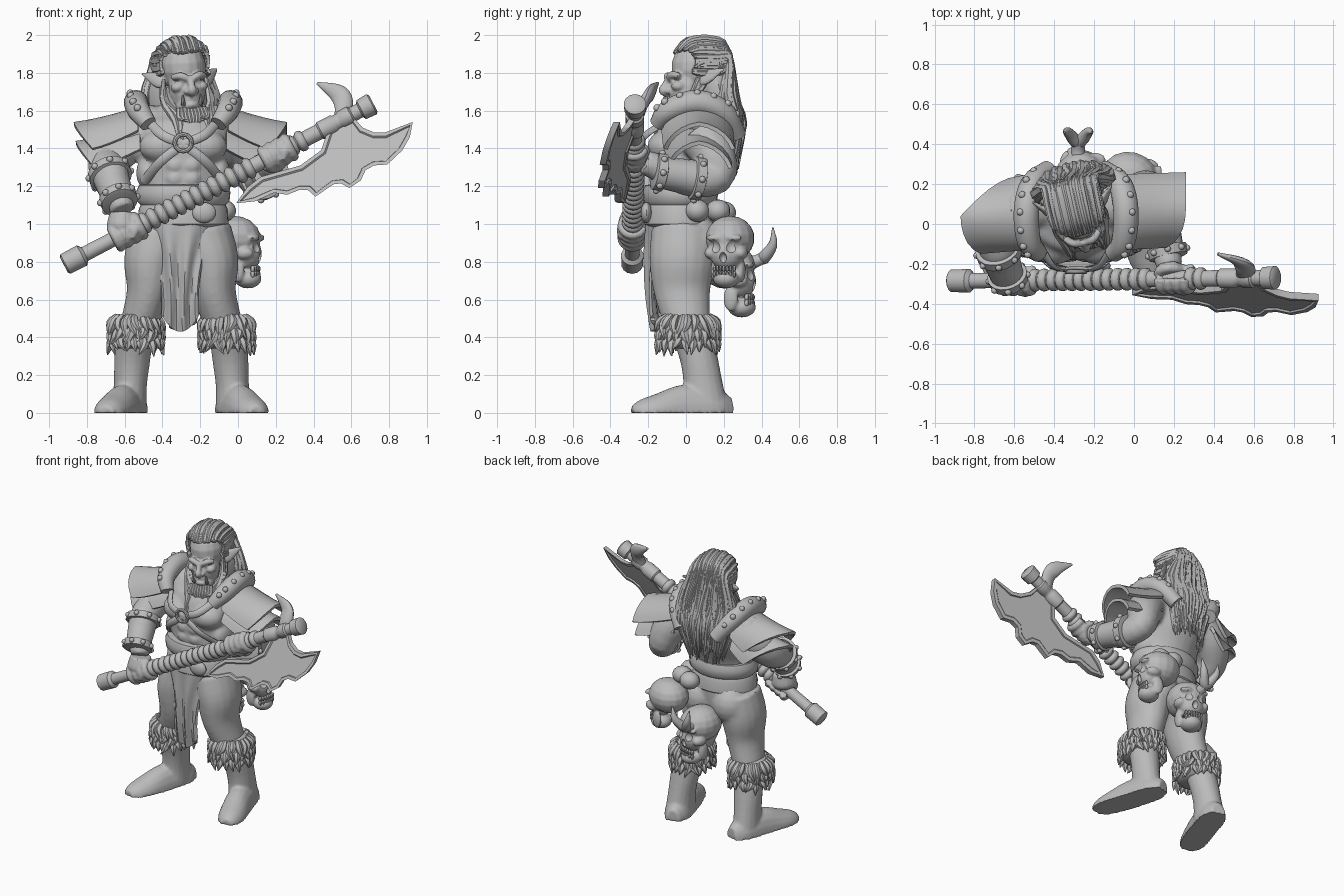
import bpy, bmesh, random
from math import sin, cos, pi, radians
from mathutils import Vector, Matrix

random.seed(4)
if bpy.data.objects.get("Cube"):
    bpy.data.objects.remove(bpy.data.objects["Cube"])

grey = bpy.data.materials.new("stone grey")
grey.use_nodes = True
tone = (0.5, 0.5, 0.5, 1)
grey.diffuse_color = tone
grey.node_tree.nodes["Principled BSDF"].inputs["Base Color"].default_value = tone
X, Y, Z = Vector((1, 0, 0)), Vector((0, 1, 0)), Vector((0, 0, 1))


def ball(bm, centre, size, seg=16):
    size = size if isinstance(size, tuple) else (size,) * 3
    mat = Matrix.Translation(centre) @ Matrix.Diagonal((*size, 1))
    bmesh.ops.create_uvsphere(bm, u_segments=seg, v_segments=seg // 2 + 1, radius=1, matrix=mat)


def spline(pts, n):
    """Smooth path through points that carry x, y, z, width and depth."""
    pts = [Vector(p if len(p) == 5 else (*p, p[-1])) for p in pts]
    ext = [pts[0] * 2 - pts[1], *pts, pts[-1] * 2 - pts[-2]]
    out = []
    for a, b, c, d in zip(ext, ext[1:], ext[2:], ext[3:]):
        for k in range(n):
            t = k / n
            out.append(b + (c - a) * (t / 2) + (a * 2 - b * 5 + c * 4 - d) * (t * t / 2)
                       + (b * 3 - a - c * 3 + d) * (t ** 3 / 2))
    return out + [pts[-1]]


def sweep(bm, pts, ref=Y, seg=14, n=4):
    """Skin elliptical rings along a path."""
    path = spline(pts, n)
    mid = [Vector(p[:3]) for p in path]
    rings = []
    for i, p in enumerate(path):
        t = (mid[min(i + 1, len(mid) - 1)] - mid[max(i - 1, 0)]).normalized()
        side = t.cross(ref).normalized()
        up = side.cross(t)
        w, d = max(p[3], 0.002), max(p[4], 0.002)
        rings.append([bm.verts.new(mid[i] + side * w * cos(a) + up * d * sin(a))
                      for a in (2 * pi * k / seg for k in range(seg))])
    for r, s in zip(rings, rings[1:]):
        for k in range(seg):
            j = (k + 1) % seg
            bm.faces.new((r[k], r[j], s[j], s[k]))
    bm.faces.new(rings[0][::-1])
    bm.faces.new(rings[-1])


def finish(name, bm, voxel=0, smooth=0, thick=0, place=None, cutter=None, angle=40):
    """Turn a bmesh into a finished object with its modifiers applied."""
    if place:
        bm.transform(place)
    for v in bm.verts:
        v.co.z = max(v.co.z, 0)
    bmesh.ops.recalc_face_normals(bm, faces=bm.faces)
    mesh = bpy.data.meshes.new(name)
    bm.to_mesh(mesh)
    bm.free()
    obj = bpy.data.objects.new(name, mesh)
    bpy.context.collection.objects.link(obj)
    if voxel:
        obj.modifiers.new("blend", "REMESH").voxel_size = voxel
    if smooth:
        obj.modifiers.new("soften", "SMOOTH").iterations = smooth
    if thick:
        obj.modifiers.new("thickness", "SOLIDIFY").thickness = thick
    if cutter:
        obj.modifiers.new("sockets", "BOOLEAN").object = cutter
    if obj.modifiers:
        deps = bpy.context.evaluated_depsgraph_get()
        obj.data = bpy.data.meshes.new_from_object(obj.evaluated_get(deps))
        obj.modifiers.clear()
    obj.data.materials.clear()
    obj.data.materials.append(grey)
    bpy.ops.object.select_all(action="DESELECT")
    obj.select_set(True)
    bpy.context.view_layer.objects.active = obj
    bpy.ops.object.shade_smooth_by_angle(angle=radians(angle))
    return obj


def sheet(name, nu, nv, fn, thick):
    """Cloth or leather grid; u runs -1..1 and v runs 0..1."""
    bm = bmesh.new()
    g = [[bm.verts.new(fn(2 * i / nu - 1, j / nv)) for i in range(nu + 1)] for j in range(nv + 1)]
    for r, s in zip(g, g[1:]):
        for i in range(nu):
            bm.faces.new((r[i], r[i + 1], s[i + 1], s[i]))
    return finish(name, bm, thick=thick)


def flip(pts, centre):
    return [(2 * centre - p[0], *p[1:]) for p in pts]


MID = -0.29
SIDES = (("right", 1), ("left", -1))

# Muscular body, arms and thighs blended into one skin
bm = bmesh.new()
sweep(bm, [(MID, -.02, .86, .2, .165), (MID, -.02, 1, .225, .175), (MID, -.02, 1.14, .21, .16),
           (MID, -.01, 1.25, .21, .17), (MID, .02, 1.4, .25, .2), (MID, .06, 1.52, .24, .18),
           (MID, .06, 1.62, .12, .12), (MID, .03, 1.72, .09, .1)], seg=24)
thigh = [(-.41, -.01, .95, .16, .175), (-.46, -.02, .8, .145, .175), (-.475, -.02, .64, .115, .15),
         (-.525, .01, .46, .1, .12)]
for s in (1, -1):
    sweep(bm, thigh if s > 0 else flip(thigh, -.3), seg=18)
    ball(bm, (MID - s * .11, -.1, 1.41), (.125, .105, .09))
    ball(bm, (MID - s * .12, .06, .9), (.13, .13, .14))
    ball(bm, (MID - s * .18, .1, 1.54), (.14, .12, .09))
    ball(bm, (MID - s * .19, -.03, 1.27), (.06, .1, .09))
    for row in range(3):
        ball(bm, (MID - s * .045, -.155, 1.31 - row * .07), (.048, .04, .04))
arms = {"right": [(-.53, .07, 1.5, .13), (-.62, .06, 1.42, .125), (-.69, -.02, 1.32, .105),
                  (-.67, -.16, 1.25, .095), (-.61, -.28, 1.07, .065)],
        "left": [(-.03, .09, 1.46, .13), (.04, .15, 1.36, .115), (.08, .16, 1.25, .095),
                 (.13, 0, 1.24, .09), (.18, -.22, 1.33, .065)]}
for path in arms.values():
    sweep(bm, path, X, 16)
finish("body", bm, voxel=.014, smooth=4)

# Bracers with raised studded rims
for name, a, b in (("right", (-.685, -.12, 1.28), (-.625, -.29, 1.11)),
                   ("left", (.115, .09, 1.235), (.175, -.17, 1.28))):
    a, b = Vector(a), Vector(b)
    bm = bmesh.new()
    prof = [(0, .095), (.02, .115), (.2, .115), (.22, .096), (.78, .085), (.8, .102), (.98, .098), (1, .08)]
    sweep(bm, [(*a.lerp(b, t), r) for t, r in prof], X, 20, 1)
    axis = (b - a).normalized()
    side = axis.cross(X).normalized()
    for t, r in ((.11, .115), (.89, .1)):
        for k in range(8):
            out = Matrix.Rotation(2 * pi * k / 8, 3, axis) @ side
            ball(bm, a.lerp(b, t) + out * r, .018, 8)
    finish(name + "_bracer", bm)

# Axe shaft with wrapped grip, knobs and head sleeve
low, high = Vector((-.89, -.285, .8)), Vector((.7, -.27, 1.63))
axis = (high - low).normalized()
bm = bmesh.new()
prof = [(-.02, .045), (-.015, .058), (.04, .06), (.05, .04), (.22, .038)]
for k in list(range(13)) + [17, 18]:
    t = .235 + k * .029
    prof += [(t, .042), (t + .005, .054), (t + .013, .058), (t + .021, .054), (t + .026, .042)]
prof += [(.8, .042), (.83, .042), (.835, .05), (.88, .05), (.885, .043), (.9, .043), (.905, .05),
         (.935, .05), (.94, .04), (.965, .04), (.97, .056), (1.005, .06), (1.01, .048)]
sweep(bm, [(*low.lerp(high, t), r) for t, r in prof], Y, 14, 1)
finish("axe_shaft", bm)

# Fists: palm plus four curled fingers and a thumb
for name, t, wrist in (("right", .175, (-.61, -.27, 1.06)), ("left", .675, (.18, -.22, 1.33))):
    c = low.lerp(high, t)
    bm = bmesh.new()
    sweep(bm, [(*wrist, .07), (*(c * .6 + Vector(wrist) * .4), .085), (*c.lerp(Vector(wrist), .1), .07)], X)
    for k in range(4):
        pts = []
        for j in range(7):
            out = Matrix.Rotation(j * .75, 3, axis) @ Z
            pts.append((*(c + axis * (k - 1.5) * .046 + out * .065), .025))
        sweep(bm, pts, axis, 8, 2)
    sweep(bm, [(*(c + axis * .09 + Z * .05), .026), (*(c + axis * .08 - Y * .06), .024),
               (*(c + axis * .06 - Y * .06 - Z * .05), .018)], X, 8)
    finish(name + "_hand", bm, voxel=.009, smooth=1)

# Axe blade in a leaning plane, with raised rim and sunken panel
outline = [(-.01, 1.11), (.05, 1.195), (.12, 1.25), (.33, 1.31), (.44, 1.39), (.48, 1.51), (.59, 1.59),
           (.66, 1.51), (.72, 1.485), (.78, 1.485), (.925, 1.54), (.91, 1.46), (.87, 1.39), (.79, 1.315),
           (.72, 1.31), (.675, 1.285), (.65, 1.23), (.59, 1.19), (.545, 1.215), (.505, 1.21),
           (.41, 1.145), (.37, 1.18), (.325, 1.18), (.26, 1.155), (.19, 1.165), (.09, 1.12)]
bm = bmesh.new()
face = bm.faces.new([bm.verts.new((x, -.27 - .53 * ((x - .7) * .463 - (z - 1.63) * .886), z))
                     for x, z in outline])
solid = bmesh.ops.extrude_face_region(bm, geom=[face])
moved = [v for v in solid["geom"] if isinstance(v, bmesh.types.BMVert)]
bmesh.ops.translate(bm, verts=moved, vec=(0, .034, 0))
bmesh.ops.translate(bm, verts=bm.verts, vec=(0, -.017, 0))
bmesh.ops.recalc_face_normals(bm, faces=bm.faces)
caps = [f for f in bm.faces if len(f.verts) == len(outline)]
bmesh.ops.inset_individual(bm, faces=caps, thickness=.022, depth=0)
bmesh.ops.inset_individual(bm, faces=caps, thickness=.006, depth=-.009)
finish("axe_blade", bm, angle=25)
bm = bmesh.new()
sweep(bm, [(.55, -.26, 1.55, .04, .03), (.56, -.23, 1.63, .05, .03), (.53, -.19, 1.69, .05, .025),
           (.42, -.15, 1.745, .008)], Y)
finish("axe_spike", bm)

# Head, modelled at the origin and then turned
bm = bmesh.new()
ball(bm, (0, .04, .1), (.12, .14, .135))
ball(bm, (0, -.02, -.02), (.1, .1, .13))
ball(bm, (0, -.055, -.105), (.075, .065, .055))
sweep(bm, [(-.09, -.075, .05, .015), (-.05, -.11, .055, .02), (0, -.115, .035, .018),
           (.05, -.11, .055, .02), (.09, -.075, .05, .015)], Z, 10)
sweep(bm, [(0, -.11, .05, .016), (0, -.135, 0, .019), (0, -.145, -.025, .024), (0, -.12, -.045, .018)], X, 10)
for s in (1, -1):
    ball(bm, (s * .025, -.125, -.028), .017)
    ball(bm, (s * .065, -.075, -.005), (.035, .04, .028))
    ball(bm, (s * .043, -.1, .02), .014)
    sweep(bm, [(s * .1, .03, .02, .035, .02), (s * .14, .07, .045, .042, .018),
               (s * .205, .14, .08, .006)], Y, 10)
for z, y in ((-.07, -.11), (-.1, -.12)):
    sweep(bm, [(-.055, y + .04, z - .012, .01), (0, y, z, .014), (.055, y + .04, z - .012, .01)], Z, 8)
head_place = (Matrix.Translation((-.275, .02, 1.73)) @ Matrix.Rotation(-.06, 4, "Y")
              @ Matrix.Rotation(.22, 4, "Z"))
finish("head", bm, voxel=.0075, smooth=2, place=head_place)
bm = bmesh.new()
for s in (1, -1):
    sweep(bm, [(s * .045, -.11, -.1, .012), (s * .05, -.125, -.075, .011), (s * .048, -.125, -.045, .002)], X, 8)
finish("tusks", bm, place=head_place)

# Long swept-back hair: a core mass covered in strands
bm = bmesh.new()
ball(bm, (0, .075, .115), (.128, .14, .13), 20)
sweep(bm, [(0, .1, .2, .04, .04), (0, .11, .11, .12, .09), (-.01, .13, -.03, .165, .09),
           (-.01, .18, -.2, .15, .08), (-.01, .2, -.38, .08, .04)], Y)
finish("hair_core", bm, place=head_place)
bm = bmesh.new()
for k in range(120):
    a = random.uniform(-2, 2)
    jig = [random.uniform(-.025, .025) for _ in range(5)]
    L, H = sin(a), cos(a)
    front = -1.15 + .75 * L * L
    pts = [(L * .13 + jig[0] * H, .06 + .15 * sin(f), .12 + .135 * H * cos(f) + jig[1] / 4, r)
           for f, r in ((front, .008), (front * .4, .016), (.4, .019), (1, .02))]
    pts += [(L * .18 + jig[2], .17 + .05 * H + jig[4] / 2, -.05, .021),
            (L * .17 + jig[3], .2 + .07 * H + jig[1] / 2, -.2, .02),
            (L * .12 + jig[2], .19 + .06 * H + jig[0] / 2, -.4 + jig[2] * 3, .003)]
    sweep(bm, pts, X, 6, 3)
for s in (1, -1):
    for k in range(5):
        j = random.uniform(-.015, .015)
        sweep(bm, [(s * .115, .02 + k * .015, .04, .01), (s * .125 + j, -.02 + j, -.08, .019),
                   (s * (.1 - k * .01), -.12 + j, -.18, .018), (s * .09 + j, -.19, -.31 + j * 2, .003)], X, 6)
for k in range(9):
    x = (k - 4) * .017
    sweep(bm, [(x, -.1, -.12, .015), (x * 1.1, -.135, -.17, .014), (x * .6, -.15, -.24 + abs(x), .003)], X, 6)
finish("hair_strands", bm, place=head_place)

# Shoulder rolls, layered leather pauldrons
roll = [(-.475, -.15, 1.53, .045), (-.525, -.09, 1.6, .06), (-.54, .06, 1.645, .065),
        (-.51, .2, 1.59, .06), (-.43, .27, 1.47, .05)]
for name, s in SIDES:
    path = roll if s > 0 else flip(roll, MID)
    bm = bmesh.new()
    sweep(bm, path, X, 14)
    for p in spline(path, 2)[1:-1]:
        ball(bm, (p[0] - s * .03, p[1] + (p[1] - .06) * .15, p[2] + .048), .02, 8)
    finish(name + "_shoulder_roll", bm)
    for layer, drop in (("upper", 0), ("lower", .1)):
        def pad(u, v, s=s, drop=drop):
            back, fore = max(u, 0), max(-u, 0)
            reach = .24 + v * (.34 - .1 * fore ** 2 - back * (.24 if s > 0 else 0)) - drop * .1
            reach -= 0 if s > 0 else .03 * v
            y = .06 + (.2 - drop * .15) * sin(u * 1.25) - v * (.02 if s > 0 else -.01)
            z = 1.44 - .08 * v + (.18 - .02 * v) * cos(u * 1.25) - drop + .02 * v ** 3
            return (MID - s * reach, y, z - .03 * abs(u) * v)
        sheet(name + "_pauldron_" + layer, 10, 5, pad, .022)

# Crossed chest straps and ring
bm = bmesh.new()
strap = [(-.47, -.11, 1.54, .025, .012), (-.4, -.215, 1.47, .025, .012), (MID, -.225, 1.42, .025, .012),
         (-.17, -.215, 1.33, .025, .012), (-.08, -.1, 1.22, .025, .012)]
sweep(bm, strap, Y, 8)
sweep(bm, flip(strap, MID), Y, 8)
sweep(bm, [(MID + .045 * cos(k * pi / 6), -.24, 1.43 + .045 * sin(k * pi / 6), .012) for k in range(13)], Y, 8, 1)
finish("chest_straps", bm)

# Waist wrap, buckle and side knot
bm = bmesh.new()
sweep(bm, [(MID, -.03, z, w, w * .8) for z, w in ((.98, .215), (1, .24), (1.08, .235), (1.1, .225),
           (1.12, .245), (1.17, .25), (1.205, .235), (1.21, .2))], Y, 32, 1)
ball(bm, (-.18, -.21, 1.06), (.065, .03, .055))
for c in ((-.08, .06, 1.07), (-.09, .17, 1.07), (-.17, .2, 1.06)):
    ball(bm, c, (.07, .065, .06))
finish("waist_wrap", bm)


# Front loincloth draped over the thighs, tapering between the knees
def cloth(u, v):
    w = .2 - .24 * v + .14 * v * v
    fold = .014 * cos(u * 9 + v * 2) * min(1, v * 3)
    return (MID - .015 + u * w, -.215 + fold + .09 * abs(u) ** 3 * (1 - v) + .04 * v ** 3,
            1.03 - .51 * v - .09 * v * (1 - u * u))


sheet("front_loincloth", 20, 12, cloth, .025)

# Boots and fur cuffs
shaft = [(-.545, .03, .44, .1, .11), (-.56, .07, .28, .095, .1), (-.57, .09, .15, .088, .105),
         (-.575, .1, .02, .092, .125)]
foot = [(-.54, .24, 0, .05, .08), (-.565, .15, 0, .092, .14), (-.615, -.02, 0, .097, .15),
        (-.665, -.16, 0, .095, .1), (-.69, -.24, 0, .075, .07), (-.7, -.285, 0, .04, .04)]
for name, s in SIDES:
    bm = bmesh.new()
    sweep(bm, shaft if s > 0 else flip(shaft, -.3), Y, 18)
    sweep(bm, foot if s > 0 else flip(foot, -.3), Z, 18)
    finish(name + "_boot", bm, voxel=.01, smooth=3)
    bm = bmesh.new()
    cx = -.3 - s * .24
    sweep(bm, [(cx, .01, z, w, w * 1.12) for z, w in ((.34, .1), (.37, .13), (.45, .135), (.5, .11), (.52, .07))], Y, 20)
    for row in range(3):
        for k in range(24):
            a = 2 * pi * (k + row / 3) / 24 + random.uniform(-.08, .08)
            d = Vector((cos(a), sin(a) * 1.15, 0))
            top, tip = .515 - row * .055, .41 - row * .045 + random.uniform(-.025, .02)
            base, twist = Vector((cx, .01, 0)), Vector((-d.y, d.x, 0)) * random.uniform(-.04, .04)
            sweep(bm, [(*(base + d * .1 + Z * top), .014), (*(base + d * .135 + Z * (top * .6 + tip * .4)), .023),
                       (*(base + d * .145 + twist + Z * tip), .003)], Z.cross(d), 6, 3)
    finish(name + "_fur_cuff", bm)

# Hanging trophy skulls
for name, spot, yaw, size in (("side", (-.01, .23, .885), 75, .26), ("back", (-.27, .23, .74), 165, .27)):
    place = Matrix.Translation(spot) @ Matrix.Rotation(radians(yaw), 4, "Z") @ Matrix.Scale(size, 4)
    bm = bmesh.new()
    for s in (1, -1):
        ball(bm, (s * .2, -.56, -.02), .15)
    ball(bm, (0, -.56, -.25), (.08, .15, .12))
    ball(bm, (0, -.55, -.53), (.25, .25, .06))
    cutter = finish("socket_cutter", bm, place=place)
    bm = bmesh.new()
    ball(bm, (0, .05, .15), (.5, .56, .46))
    ball(bm, (0, -.25, -.15), (.34, .28, .35))
    ball(bm, (0, -.25, -.67), (.27, .28, .2))
    for s in (1, -1):
        ball(bm, (s * .32, -.25, -.15), (.13, .2, .13))
        ball(bm, (s * .2, -.44, .16), (.18, .1, .07))
        ball(bm, (s * .28, -.1, -.5), (.08, .15, .25))
    finish(name + "_skull", bm, voxel=.009, smooth=1, place=place, cutter=cutter)
    bpy.data.objects.remove(cutter)
    bm = bmesh.new()
    for k in range(7):
        x = (k - 3) * .07
        for z in (-.47, -.58):
            ball(bm, (x, -.45 + x * x, z), (.035, .05, .07), 8)
    finish(name + "_skull_teeth", bm, place=place)
bm = bmesh.new()
sweep(bm, [(-.35, .46, .98, .004), (-.33, .46, .89, .025), (-.28, .41, .82, .035), (-.23, .46, .89, .025),
           (-.21, .46, .98, .004)], Y, 10)
sweep(bm, [(-.28, .27, .8, .04), (-.28, .36, .8, .035), (-.28, .42, .83, .03)], Z, 10)
finish("back_skull_horns", bm)
